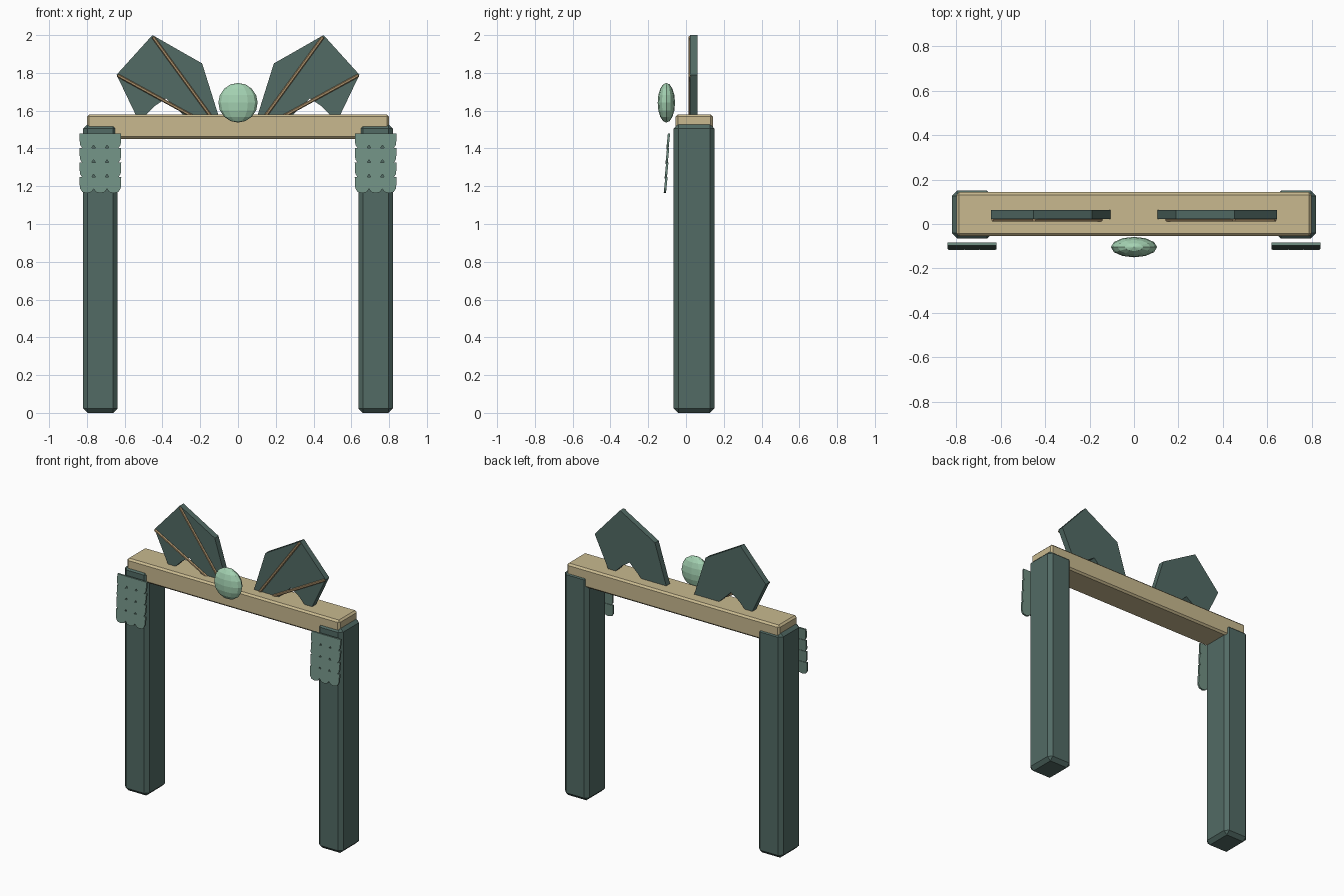
import bpy, bmesh, math
from mathutils import Vector

cube = bpy.data.objects.get("Cube")
if cube:
    bpy.data.objects.remove(cube, do_unlink=True)


def material(name, rgb):
    m = bpy.data.materials.new(name)
    m.use_nodes = True
    m.diffuse_color = (*rgb, 1)
    m.node_tree.nodes["Principled BSDF"].inputs["Base Color"].default_value = (*rgb, 1)
    return m


DARK = material("dark teal", (0.085, 0.147, 0.13))
SAGE = material("sage green", (0.165, 0.28, 0.23))
MINT = material("mint green", (0.376, 0.651, 0.451))
TAN = material("pale wood", (0.58, 0.485, 0.275))
BROWN = material("brown wood", (0.42, 0.29, 0.15))


def finish(name, bm, mat):
    bmesh.ops.recalc_face_normals(bm, faces=bm.faces)
    mesh = bpy.data.meshes.new(name)
    bm.to_mesh(mesh)
    bm.free()
    mesh.materials.append(mat)
    ob = bpy.data.objects.new(name, mesh)
    bpy.context.collection.objects.link(ob)
    return ob


def box(name, low, high, bevel, mat):
    low, high = Vector(low), Vector(high)
    bm = bmesh.new()
    bmesh.ops.create_cube(bm, size=1)
    bmesh.ops.scale(bm, vec=high - low, verts=bm.verts)
    bmesh.ops.translate(bm, vec=(low + high) / 2, verts=bm.verts)
    bmesh.ops.bevel(bm, geom=bm.edges[:], offset=bevel, segments=1, affect='EDGES')
    return finish(name, bm, mat)


def add_plate(bm, points, depth):
    """Extrude an outline of 3D points backwards along y."""
    face = bm.faces.new([bm.verts.new(p) for p in points])
    new = bmesh.ops.extrude_face_region(bm, geom=[face])["geom"]
    verts = [v for v in new if isinstance(v, bmesh.types.BMVert)]
    bmesh.ops.translate(bm, vec=(0, depth, 0), verts=verts)


def rod(name, start, end, radius, mat):
    start, end = Vector(start), Vector(end)
    axis = end - start
    bm = bmesh.new()
    bmesh.ops.create_cone(bm, cap_ends=True, segments=6, radius1=radius,
                          radius2=radius, depth=axis.length)
    bmesh.ops.rotate(bm, matrix=axis.to_track_quat('Z', 'Y').to_matrix(), verts=bm.verts)
    bmesh.ops.translate(bm, vec=(start + end) / 2, verts=bm.verts)
    return finish(name, bm, mat)


# Cross beam
box("cross_beam", (-0.8, -0.055, 1.45), (0.8, 0.143, 1.58), 0.012, TAN)

WING = [(0.08, 1.5), (0.19, 1.85), (0.453, 2.0), (0.643, 1.79), (0.54, 1.575),
        (0.49, 1.575), (0.44, 1.625), (0.38, 1.665), (0.345, 1.63), (0.26, 1.55)]
SCALE = [(-0.04, 0), (0.04, 0), (0.037, -0.06), (0.024, -0.08),
         (0, -0.086), (-0.024, -0.08), (-0.037, -0.06)]

for side, s in (("left", 1), ("right", -1)):
    # Post
    xs = sorted((s * 0.637, s * 0.82))
    box(f"{side}_post", (xs[0], -0.065, 0), (xs[1], 0.15, 1.53), 0.024, DARK)

    # Wing panel with ribs on its front
    bm = bmesh.new()
    add_plate(bm, [(s * x, 0.022, z) for x, z in WING], 0.04)
    finish(f"{side}_wing", bm, DARK)
    for i, (x, z) in enumerate(((0.45, 1.99), (0.637, 1.787))):
        rod(f"{side}_wing_rib_{i + 1}", (s * 0.08, 0.02, 1.482), (s * x, 0.02, z), 0.009, BROWN)

    # Overlapping rows of scales hung in front of the post
    bm = bmesh.new()
    for row in range(4):
        for col in (-1, 0, 1):
            cx = s * 0.729 + col * 0.071
            top, y = 1.48 - row * 0.077, -0.096 - row * 0.0045
            add_plate(bm, [(cx + x, y + z * 0.1, top + z) for x, z in SCALE], 0.012)
    finish(f"{side}_scales", bm, SAGE)

# Central orb, flattened front to back
bm = bmesh.new()
bmesh.ops.create_uvsphere(bm, u_segments=12, v_segments=8, radius=1)
bmesh.ops.scale(bm, vec=(0.104, 0.046, 0.105), verts=bm.verts)
bmesh.ops.translate(bm, vec=(0, -0.104, 1.642), verts=bm.verts)
finish("center_orb", bm, MINT)
